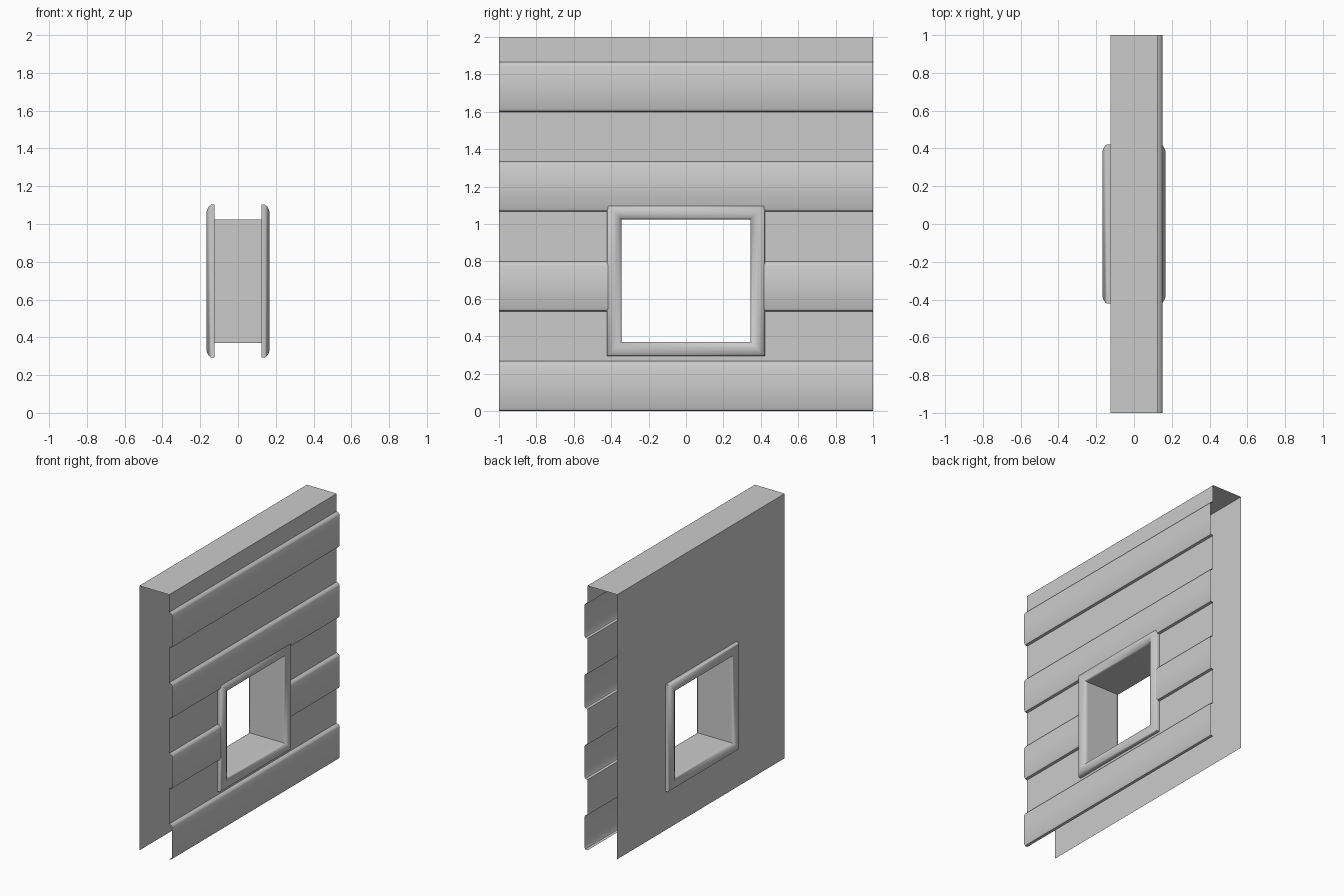
import bpy, bmesh, math

cube = bpy.data.objects.get("Cube")
if cube:
    bpy.data.objects.remove(cube, do_unlink=True)

grey = bpy.data.materials.new("wall_grey")
grey.use_nodes = True
grey.diffuse_color = (0.6, 0.6, 0.6, 1)
grey.node_tree.nodes["Principled BSDF"].inputs["Base Color"].default_value = (0.6, 0.6, 0.6, 1)

WALL = 0.125                      # half thickness of the wall
Y_IN, Z_LO, Z_HI = 0.345, 0.37, 1.025   # window opening
TRIM = 0.077                      # trim width


def finish(name, bm, smooth=None):
    mesh = bpy.data.meshes.new(name)
    bm.to_mesh(mesh)
    bm.free()
    mesh.materials.append(grey)
    obj = bpy.data.objects.new(name, mesh)
    bpy.context.collection.objects.link(obj)
    if smooth:
        bpy.ops.object.select_all(action='DESELECT')
        obj.select_set(True)
        bpy.context.view_layer.objects.active = obj
        bpy.ops.object.shade_smooth_by_angle(angle=math.radians(smooth))
    return obj


def sweep(bm, rings, closed=False):
    """Join rings of points with quads."""
    rows = [[bm.verts.new(p) for p in ring] for ring in rings]
    for a, b in zip(rows, rows[1:]):
        n = len(a)
        for i in range(n if closed else n - 1):
            j = (i + 1) % n
            bm.faces.new((a[i], a[j], b[j], b[i]))


def cut_window(bm, inset=0.015):
    """Cut the window hole out of a sheet, with its edge under the trim."""
    y, lo, hi = Y_IN + inset, Z_LO - inset, Z_HI + inset
    for co, no in (((0, y, 0), (0, 1, 0)), ((0, -y, 0), (0, 1, 0)),
                   ((0, 0, lo), (0, 0, 1)), ((0, 0, hi), (0, 0, 1))):
        bmesh.ops.bisect_plane(bm, geom=bm.verts[:] + bm.edges[:] + bm.faces[:],
                               plane_co=co, plane_no=no)
    hole = []
    for f in bm.faces:
        c = f.calc_center_median()
        if abs(c.y) < y and lo < c.z < hi:
            hole.append(f)
    bmesh.ops.delete(bm, geom=hole, context='FACES')


# Siding: raised boards with rounded edges alternating with recessed ones
pitch = 2 / 3.75
profile = []
for k in range(4):
    z, top = k * pitch, k * pitch + pitch / 2
    profile += [(WALL, z), (0.143, z + 0.004), (0.15, z + 0.018),
                (0.15, top - 0.022), (0.143, top - 0.008), (WALL, top)]
profile.append((WALL, 2))
bm = bmesh.new()
sweep(bm, [[(x, s, z) for x, z in profile] for s in (1, -1)])
cut_window(bm)
bmesh.ops.recalc_face_normals(bm, faces=bm.faces)
if sum(f.normal.x * f.calc_area() for f in bm.faces) < 0:
    bmesh.ops.reverse_faces(bm, faces=bm.faces)
finish("siding", bm, 50)

# Plain inner sheet
bm = bmesh.new()
sweep(bm, [[(-WALL, s, z) for z in (0, 2)] for s in (1, -1)])
cut_window(bm)
for f in bm.faces:
    f.normal_update()
    if f.normal.x > 0:
        f.normal_flip()
finish("inner_wall", bm)

# Cap on top of the wall
bm = bmesh.new()
sweep(bm, [[(x, s, 2) for x in (-WALL, WALL)] for s in (-1, 1)])
finish("top_cap", bm)


def rectangle(x, grow):
    y, lo, hi = Y_IN + grow, Z_LO - grow, Z_HI + grow
    return [(x, -y, lo), (x, y, lo), (x, y, hi), (x, -y, hi)]


# Window tunnel, facing the opening
bm = bmesh.new()
sweep(bm, [rectangle(WALL, 0), rectangle(-WALL, 0)], closed=True)
finish("window_reveal", bm)

# Rounded mitred trim on both sides
section = [(0, 0), (0, 0.018), (0.1, 0.028), (0.28, 0.037), (0.5, 0.042),
           (0.72, 0.037), (0.9, 0.028), (1, 0.018), (1, 0)]
for name, side in (("siding_window_trim", 1), ("inner_window_trim", -1)):
    bm = bmesh.new()
    sweep(bm, [rectangle(side * (WALL + h), t * TRIM) for t, h in section], closed=True)
    bmesh.ops.recalc_face_normals(bm, faces=bm.faces)
    if sum(f.normal.x * f.calc_area() for f in bm.faces) * side < 0:
        bmesh.ops.reverse_faces(bm, faces=bm.faces)
    finish(name, bm, 60)
